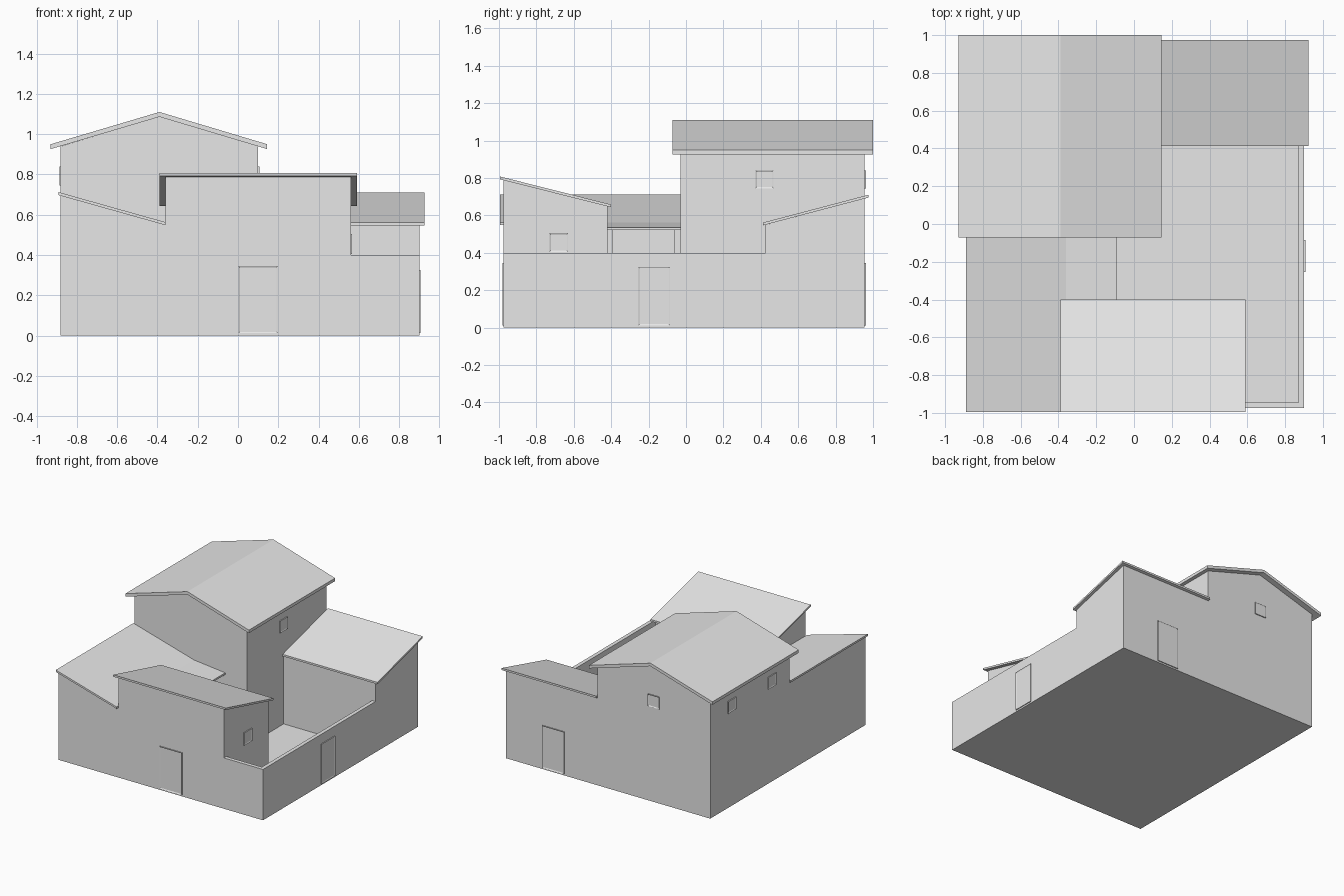
import bpy
import bmesh
from mathutils import Vector

old = bpy.data.objects.get("Cube")
if old:
    bpy.data.objects.remove(old, do_unlink=True)

plaster = bpy.data.materials.new("light_grey_plaster")
plaster.use_nodes = True
GREY = (0.8, 0.8, 0.8, 1)
plaster.diffuse_color = GREY
plaster.node_tree.nodes["Principled BSDF"].inputs["Base Color"].default_value = GREY


def finish(name, bm):
    bmesh.ops.recalc_face_normals(bm, faces=bm.faces)
    mesh = bpy.data.meshes.new(name)
    bm.to_mesh(mesh)
    bm.free()
    mesh.materials.append(plaster)
    obj = bpy.data.objects.new(name, mesh)
    bpy.context.collection.objects.link(obj)
    return obj


def prism(name, axis, start, end, profile):
    """Extrude a profile of (across, z) points along x or y."""
    bm = bmesh.new()
    place = (lambda a, z: (start, a, z)) if axis == "x" else (lambda a, z: (a, start, z))
    face = bm.faces.new([bm.verts.new(place(a, z)) for a, z in profile])
    out = bmesh.ops.extrude_face_region(bm, geom=[face])
    step = Vector((1, 0, 0) if axis == "x" else (0, 1, 0)) * (end - start)
    bmesh.ops.translate(bm, vec=step, verts=[v for v in out["geom"] if isinstance(v, bmesh.types.BMVert)])
    return finish(name, bm)


def box(name, x0, x1, y0, y1, z0, z1):
    return prism(name, "y", y0, y1, [(x0, z0), (x1, z0), (x1, z1), (x0, z1)])


def roof(name, axis, start, end, line, thick):
    """Sloped slab: the line is its top edge."""
    under = [(a, z - thick) for a, z in reversed(line)]
    return prism(name, axis, start, end, line + under)


def panel(name, side, wall, mid, width, z0, z1):
    """Thin framed plate on a wall, side is '+x', '-x', '+y' or '-y'."""
    sign = 1 if side[0] == "+" else -1
    a0, a1 = mid - width / 2, mid + width / 2
    outer = wall + sign * 0.007
    lo, hi = min(wall, outer), max(wall, outer)
    if side[1] == "x":
        obj = box(name, lo, hi, a0, a1, z0, z1)
        normal = Vector((sign, 0, 0))
    else:
        obj = box(name, a0, a1, lo, hi, z0, z1)
        normal = Vector((0, sign, 0))
    bm = bmesh.new()
    bm.from_mesh(obj.data)
    front = [f for f in bm.faces if f.normal.dot(normal) > 0.9]
    bmesh.ops.inset_region(bm, faces=front, thickness=0.01, depth=-0.004)
    bm.to_mesh(obj.data)
    bm.free()


# Outline of the house and wall thickness
L, R, F, B, T = -0.88, 0.9, -0.975, 0.955, 0.03

box("floor", L + 0.005, R - 0.005, F + 0.005, B - 0.005, 0, 0.01)

# Tall rear block with gable roof
prism("tower_walls", "y", -0.03, B,
      [(L, 0), (0.1, 0), (0.1, 0.94), (-0.39, 1.087), (L, 0.94)])
roof("tower_roof", "y", -0.072, 1.0, [(-0.93, 0.95), (-0.39, 1.11), (0.145, 0.95)], 0.024)

# Low rear block with single slope roof
prism("rear_room_walls", "x", 0.1, R, [(0.425, 0), (B, 0), (B, 0.69), (0.425, 0.55)])
roof("rear_room_roof", "x", 0.1, 0.925, [(0.413, 0.562), (0.975, 0.71)], 0.015)

# Front middle block
prism("front_room_walls", "x", -0.36, 0.56, [(F, 0), (-0.42, 0), (-0.42, 0.648), (F, 0.788)])
roof("front_room_roof", "x", -0.39, 0.59, [(-0.995, 0.808), (-0.4, 0.658)], 0.015)

# Side wing, open to the courtyard beneath the porch roof
wing = [(L, 0), (-0.36, 0), (-0.36, 0.552), (L, 0.698)]
prism("wing_front_wall", "y", F, F + T, wing)
prism("wing_back_wall", "y", -0.065, -0.03, wing)
prism("wing_outer_wall", "y", F, -0.03, [(L, 0), (L + T, 0), (L + T, 0.69), (L, 0.698)])
prism("wing_inner_wall", "y", F, -0.39,
      [(-0.39, 0), (-0.36, 0), (-0.36, 0.552), (-0.39, 0.56)])
roof("wing_roof", "y", -0.995, -0.03, [(-0.89, 0.712), (-0.36, 0.563)], 0.015)
roof("porch_roof", "y", -0.42, -0.03, [(-0.36, 0.563), (-0.09, 0.535)], 0.014)

# Courtyard walls
box("courtyard_side_wall", R - T, R, F, 0.425, 0, 0.4)
box("courtyard_front_wall", 0.56, R, F, F + T, 0, 0.4)

# Doors
panel("front_door", "-y", F, 0.1, 0.195, 0.012, 0.345)
panel("courtyard_door", "+x", R, -0.17, 0.17, 0.012, 0.325)
panel("rear_door", "+y", B, 0.485, 0.19, 0.012, 0.345)

# Windows
panel("tower_right_window", "+x", 0.1, 0.42, 0.095, 0.745, 0.84)
panel("tower_rear_window", "+y", B, -0.39, 0.1, 0.745, 0.84)
for label, y in (("rear", 0.69), ("front", 0.19)):
    panel("tower_side_window_" + label, "-x", L, y, 0.1, 0.745, 0.84)
panel("front_room_window", "+x", 0.56, -0.68, 0.1, 0.405, 0.505)
